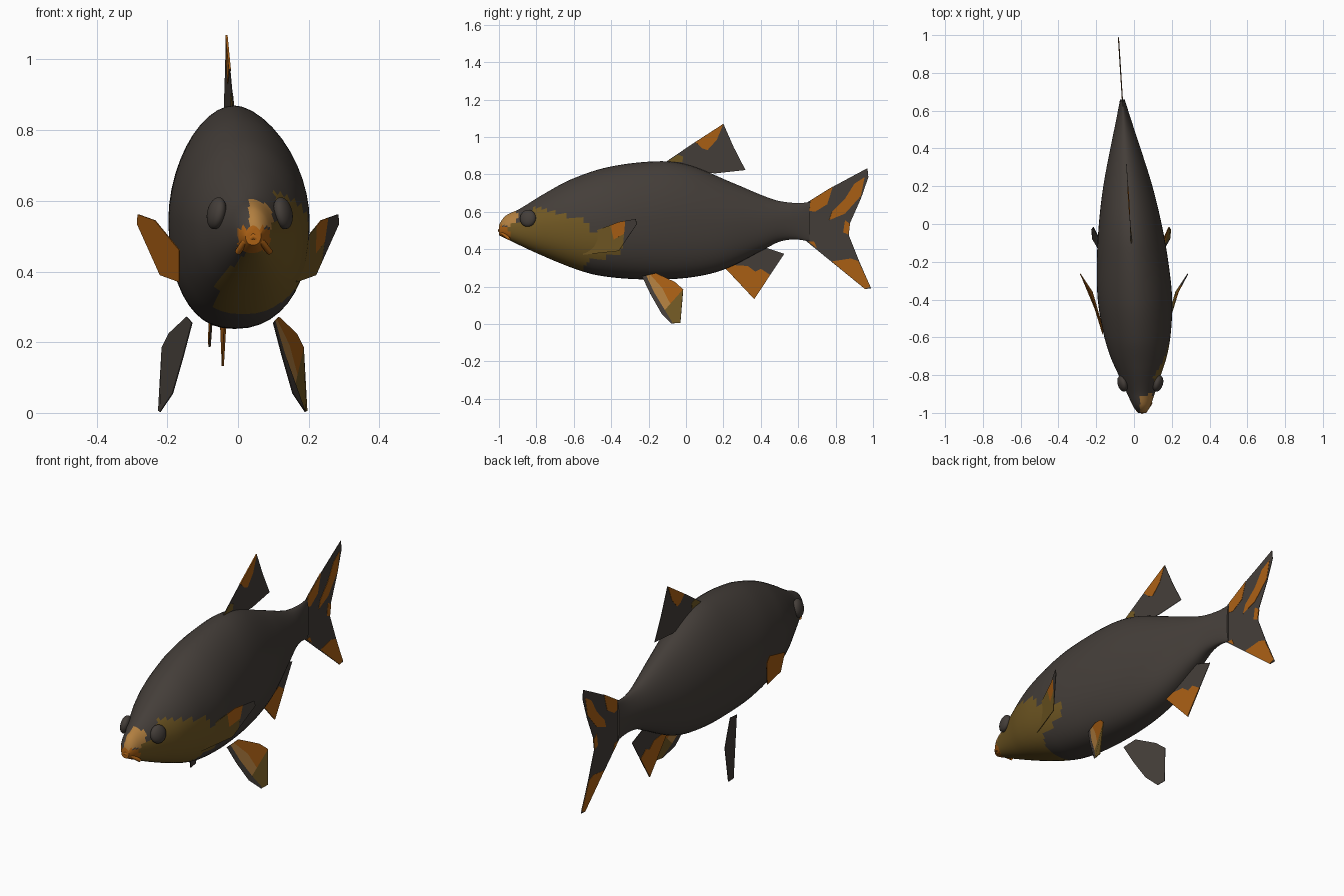
import bpy, bmesh, math
from mathutils import Vector

if "Cube" in bpy.data.objects:
    bpy.data.objects.remove(bpy.data.objects["Cube"])


def material(name, rgb):
    m = bpy.data.materials.new(name)
    m.diffuse_color = (*rgb, 1)
    m.use_nodes = True
    m.node_tree.nodes["Principled BSDF"].inputs["Base Color"].default_value = m.diffuse_color
    return m


GREY = material("charcoal", (0.058, 0.048, 0.041))
OLIVE = material("olive", (0.165, 0.098, 0.017))
ORANGE = material("orange", (0.40, 0.115, 0.007))
GOLD = material("gold", (0.44, 0.21, 0.05))


def centre(y):
    """Spine of the fish, turned slightly sideways."""
    return -0.02 - 0.063 * y


def make(name, bm, mats, thickness=0, smooth=False):
    bmesh.ops.recalc_face_normals(bm, faces=bm.faces)
    me = bpy.data.meshes.new(name)
    bm.to_mesh(me)
    bm.free()
    for m in mats:
        me.materials.append(m)
    ob = bpy.data.objects.new(name, me)
    bpy.context.collection.objects.link(ob)
    if thickness:
        s = ob.modifiers.new("thickness", 'SOLIDIFY')
        s.thickness, s.offset = thickness, 0
    if smooth:
        me.shade_smooth()
    return ob


def sheet(name, points, mat, thickness=0.003):
    bm = bmesh.new()
    bm.faces.new([bm.verts.new(p) for p in points])
    return make(name, bm, [mat], thickness)


def flat_fin(name, outline, patches):
    """Fin in the spine plane with coloured plates showing on both sides."""
    place = lambda pts: [(centre(y), y, z) for y, z in pts]
    sheet(name, place(outline), GREY)
    for i, (mat, pts) in enumerate(patches):
        sheet(f"{name}_patch_{i + 1}", place(pts), mat, 0.006)


def inside(y, z, poly):
    hit = False
    for (y1, z1), (y2, z2) in zip(poly, poly[1:] + poly[:1]):
        if (z1 > z) != (z2 > z) and y < y1 + (z - z1) * (y2 - y1) / (z2 - z1):
            hit = not hit
    return hit


def smooth_curve(pts, y):
    """Cubic through (y, value) points."""
    n = len(pts)
    slope = lambda i: ((pts[min(i + 1, n - 1)][1] - pts[max(i - 1, 0)][1])
                       / (pts[min(i + 1, n - 1)][0] - pts[max(i - 1, 0)][0]))
    i = max(k for k in range(n - 1) if pts[k][0] <= y or k == 0)
    (a, va), (b, vb) = pts[i], pts[i + 1]
    h = b - a
    t = (y - a) / h
    return ((2*t**3 - 3*t**2 + 1) * va + (t**3 - 2*t**2 + t) * h * slope(i)
            + (3*t**2 - 2*t**3) * vb + (t**3 - t**2) * h * slope(i + 1))


# Body: lofted from back line, belly line and half width
BACK = [(-1, .53), (-.97, .575), (-.89, .615), (-.76, .695), (-.61, .775), (-.41, .84),
        (-.14, .87), (.02, .848), (.26, .75), (.47, .665), (.58, .647), (.66, .65)]
BELLY = [(-1, .475), (-.96, .455), (-.79, .375), (-.6, .297), (-.465, .259), (-.25, .239),
         (0, .246), (.2, .29), (.42, .4), (.5, .44), (.58, .452), (.66, .442)]
WIDTH = [(-1, .022), (-.97, .043), (-.9, .072), (-.8, .112), (-.7, .15), (-.58, .178), (-.4, .197),
         (-.2, .189), (0, .166), (.2, .13), (.4, .08), (.55, .04), (.66, .012)]
CHEEK = [(-.99, .47), (-.94, .54), (-.86, .54), (-.82, .62), (-.76, .62), (-.7, .595), (-.56, .56),
         (-.52, .53), (-.48, .47), (-.34, .43), (-.36, .38), (-.4, .36), (-.53, .34), (-.57, .2), (-1, .2)]
SNOUT = [(-1.01, .53), (-1.01, .62), (-.92, .62), (-.895, .585), (-.91, .55), (-.95, .52)]
LIPS = [(-1.01, .45), (-1.01, .53), (-.96, .515), (-.94, .48), (-.95, .45)]


def body():
    bm = bmesh.new()
    rings, sides = 110, 44
    loops = []
    for r in range(rings + 1):
        y = -1 + 1.66 * r / rings
        top, low, w = (smooth_curve(c, y) for c in (BACK, BELLY, WIDTH))
        ring = []
        for s in range(sides):
            a = 2 * math.pi * s / sides
            c, d = math.cos(a), math.sin(a)
            e = 2 / 1.85 if d > 0 else 2 / 2.35
            x = math.copysign(abs(c) ** e, c) * w
            z = (top + low) / 2 + math.copysign(abs(d) ** e, d) * (top - low) / 2
            ring.append(bm.verts.new((centre(y) + x, y, z)))
        loops.append(ring)
    for a, b in zip(loops, loops[1:]):
        for i in range(sides):
            j = (i + 1) % sides
            bm.faces.new((a[i], a[j], b[j], b[i]))
    bm.faces.new(loops[0])
    bm.faces.new(loops[-1])
    # Painted patches on the right cheek, snout and lips
    for f in bm.faces:
        x, y, z = f.calc_center_median()
        edge = -0.06 + min(max((z - .37) / .08, 0), 1) * .08
        if inside(y, z, LIPS) and x > 0:
            f.material_index = 2
        elif inside(y, z, SNOUT) and x > centre(y) - .01:
            f.material_index = 3
        elif inside(y, z, CHEEK) and x > edge:
            f.material_index = 1
    ob = make("body", bm, [GREY, OLIVE, ORANGE, GOLD], smooth=True)
    ob.select_set(True)
    bpy.context.view_layer.objects.active = ob
    bpy.ops.object.shade_smooth_by_angle(angle=math.radians(50))


body()

# Eyes with a low socket rim
for side, label in ((1, "right"), (-1, "left")):
    spot = Vector((centre(-.845) + side * .094, -.845, .565))
    bpy.ops.mesh.primitive_uv_sphere_add(segments=20, ring_count=12, location=spot,
                                         rotation=(0, side * -.2, side * -.3))
    eye = bpy.context.object
    eye.name = f"{label}_eye"
    eye.scale = (.025, .044, .046)
    eye.data.materials.append(GREY)
    eye.data.shade_smooth()

# Downturned lip
lip = bpy.data.curves.new("lip", 'CURVE')
lip.dimensions, lip.bevel_depth, lip.bevel_resolution = '3D', .009, 2
path = [(.0, -.945, .455), (.018, -.98, .483), (.043, -.998, .5), (.068, -.98, .483), (.09, -.945, .455)]
spline = lip.splines.new('POLY')
spline.points.add(len(path) - 1)
for p, co in zip(spline.points, path):
    p.co = (*co, 1)
lip.materials.append(ORANGE)
bpy.context.collection.objects.link(bpy.data.objects.new("lip", lip))

# Back, tail and rear belly fins
flat_fin("dorsal_fin",
         [(-.11, .865), (.03, .96), (.2, 1.07), (.255, .945), (.318, .823), (.155, .805), (.0, .82)],
         [(ORANGE, [(.2, 1.07), (.165, .985), (.115, .93), (.085, .94), (.05, .973)]),
          (OLIVE, [(-.1, .868), (-.045, .905), (-.015, .895), (-.02, .865)])])
flat_fin("tail_fin",
         [(.64, .645), (.76, .72), (.97, .833), (.975, .785), (.935, .67), (.877, .54),
          (.87, .475), (.925, .337), (.99, .19), (.957, .187), (.64, .445)],
         [(ORANGE, [(.665, .66), (.785, .735), (.755, .64), (.69, .6), (.66, .605)]),
          (ORANGE, [(.955, .785), (.935, .685), (.85, .59), (.765, .555), (.78, .6), (.85, .67), (.9, .75)]),
          (ORANGE, [(.85, .555), (.877, .535), (.868, .478), (.84, .49)]),
          (ORANGE, [(.88, .35), (.92, .337), (.985, .2), (.957, .187), (.78, .335)]),
          (ORANGE, [(.655, .44), (.685, .44), (.7, .405)])])
flat_fin("anal_fin",
         [(.19, .32), (.365, .133), (.525, .375), (.415, .412), (.3, .42)],
         [(ORANGE, [(.21, .298), (.365, .133), (.45, .262), (.4, .295), (.37, .28), (.33, .31), (.25, .315)])])

# Paired belly fins: right one painted, left one plain
PELVIC = [(.1, -.235, .255), (.115, -.16, .272), (.165, -.06, .225), (.185, -.015, .185),
          (.195, -.03, .006), (.19, -.08, .003), (.155, -.13, .055), (.125, -.19, .16)]
sheet("left_pelvic_fin", [(-.03 - x, y, z) for x, y, z in PELVIC], GREY)
P = [Vector(p) for p in PELVIC]
lead = [P[0].lerp(P[1], .3), P[7].lerp(P[2], .15), P[6].lerp(P[3], .15), P[5].lerp(P[4], .2)]
mid = lead[2].lerp(P[3], .3)
sheet("right_pelvic_fin_edge", [P[0], lead[0], lead[1], lead[2], lead[3], P[5], P[6], P[7]], GREY)
sheet("right_pelvic_fin_stripe", [lead[0], lead[0].lerp(P[1], .4), lead[1].lerp(P[2], .4), mid, lead[2], lead[1]], GOLD)
sheet("right_pelvic_fin_web", [lead[0].lerp(P[1], .4), P[1], P[2], P[3], mid, lead[1].lerp(P[2], .4)], ORANGE)
sheet("right_pelvic_fin_tip", [lead[2], mid, P[3], P[4], lead[3]], OLIVE)

# Paired side fins: right one olive with a dark tip, left one orange
PECTORAL = [(.165, -.585, .46), (.235, -.36, .545), (.283, -.27, .562),
            (.285, -.262, .535), (.22, -.36, .39), (.165, -.55, .37)]
sheet("left_pectoral_fin", [(-x, y, z) for x, y, z in PECTORAL], ORANGE)
Q = [Vector(p) for p in PECTORAL]
a, b = Q[0].lerp(Q[1], .8), Q[5].lerp(Q[4], .95)
c, d = Q[1].lerp(Q[2], .4), Q[3].lerp(Q[4], .75)
e, f = a.lerp(b, .55), c.lerp(d, .55)
sheet("right_pectoral_fin_web", [Q[0], a, e, f, d, Q[4], b, Q[5]], OLIVE)
sheet("right_pectoral_fin_streak", [a, Q[1], c, f, e], ORANGE)
sheet("right_pectoral_fin_tip", [c, Q[2], Q[3], d, f], GREY)
